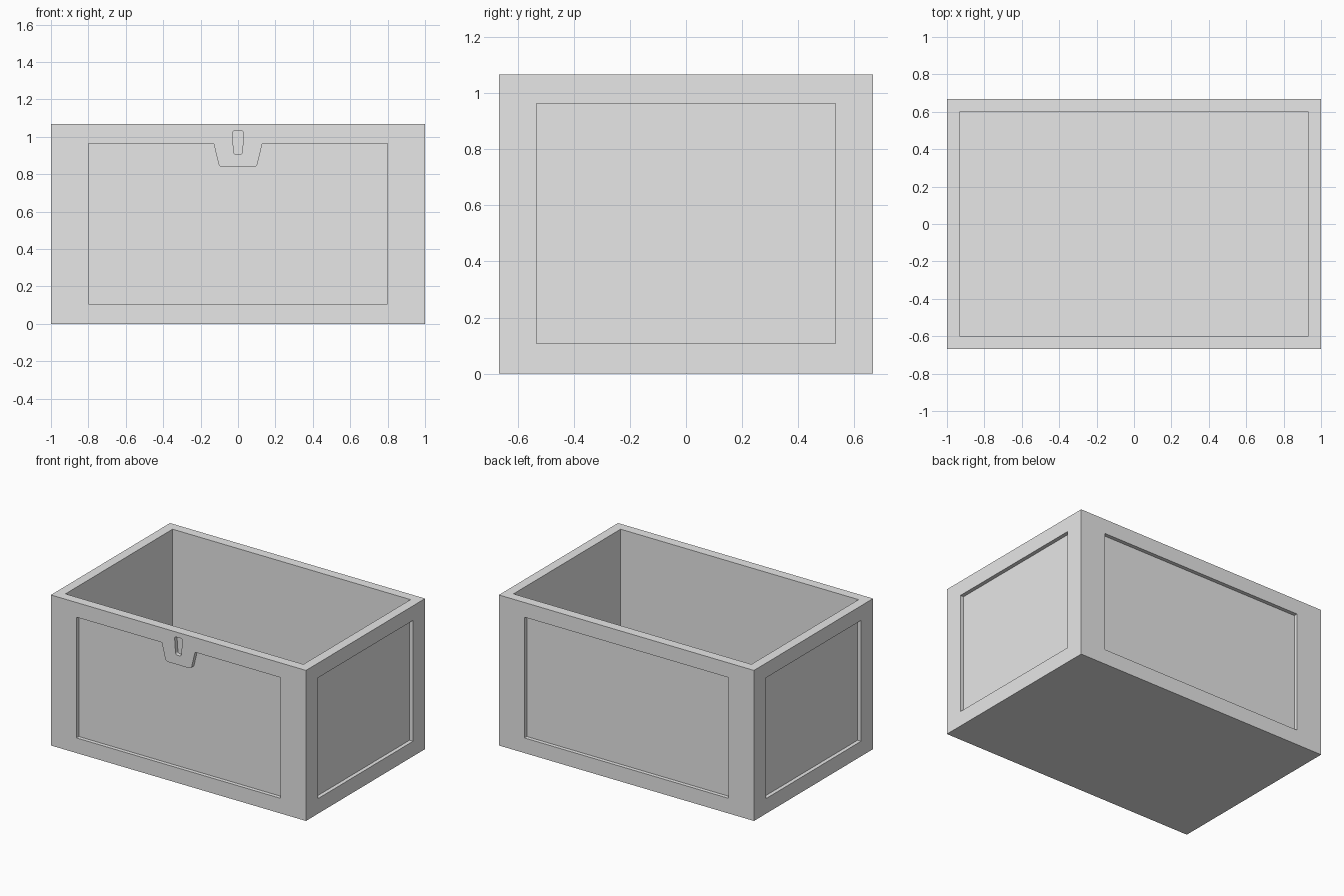
import bpy, bmesh
from math import radians
from mathutils import Matrix, Vector

if "Cube" in bpy.data.objects:
    bpy.data.objects.remove(bpy.data.objects["Cube"], do_unlink=True)

HALF_X, HALF_Y, HEIGHT = 1.0, 0.667, 1.067
WALL, RECESS = 0.067, 0.027

grey = bpy.data.materials.new("light_grey")
grey.use_nodes = True
colour = (0.8, 0.8, 0.8, 1)
grey.diffuse_color = colour
grey.node_tree.nodes["Principled BSDF"].inputs["Base Color"].default_value = colour


def prism(name, outline, start, end, matrix=None):
    """Extrude an (x, z) outline along y from start to end."""
    bm = bmesh.new()
    face = bm.faces.new([bm.verts.new((x, start, z)) for x, z in outline])
    grown = bmesh.ops.extrude_face_region(bm, geom=[face])["geom"]
    moved = [v for v in grown if isinstance(v, bmesh.types.BMVert)]
    bmesh.ops.translate(bm, verts=moved, vec=(0, end - start, 0))
    bmesh.ops.recalc_face_normals(bm, faces=bm.faces)
    if matrix:
        bm.transform(matrix)
    mesh = bpy.data.meshes.new(name)
    bm.to_mesh(mesh)
    bm.free()
    mesh.materials.append(grey)
    obj = bpy.data.objects.new(name, mesh)
    bpy.context.collection.objects.link(obj)
    return obj


def rect(half, bottom, top):
    return [(-half, bottom), (half, bottom), (half, top), (-half, top)]


def rounded(points, radius, steps=4):
    """Replace each corner by a short curve."""
    result = []
    for i, point in enumerate(points):
        p = Vector(point)
        a = p + (Vector(points[i - 1]) - p).normalized() * radius
        b = p + (Vector(points[(i + 1) % len(points)]) - p).normalized() * radius
        for s in range(steps + 1):
            t = s / steps
            result.append(tuple(a * (1 - t) ** 2 + p * 2 * t * (1 - t) + b * t * t))
    return result


def carve(body, cutter):
    mod = body.modifiers.new("cut", "BOOLEAN")
    mod.operation, mod.solver, mod.object = "DIFFERENCE", "EXACT", cutter
    bpy.context.view_layer.objects.active = body
    bpy.ops.object.modifier_apply(modifier=mod.name)
    bpy.data.objects.remove(cutter, do_unlink=True)


def carve_side(body, outline, angle, distance):
    turn = Matrix.Rotation(radians(angle), 4, "Z")
    carve(body, prism("panel_cutter", outline, -distance - 0.1, RECESS - distance, turn))


# Open box with thick walls and floor
box = prism("open_box", rect(HALF_X, 0, HEIGHT), -HALF_Y, HALF_Y)
inner_y = HALF_Y - WALL
carve(box, prism("cavity_cutter", rect(HALF_X - WALL, WALL, HEIGHT + 0.2), -inner_y, inner_y))

# Plain recessed panels on the sides and back
LOW, HIGH = 0.107, 0.963
for angle, half, distance in ((90, 0.533, HALF_X), (-90, 0.533, HALF_X), (180, 0.8, HALF_Y)):
    carve_side(box, rect(half, LOW, HIGH), angle, distance)

# Front panel, notched around the lock plate
tab = [(0.13, 1.1), (0.13, HIGH), (0.1, 0.838), (-0.1, 0.838), (-0.13, HIGH), (-0.13, 1.1)]
lock_edge = [p for p in rounded(tab, 0.02) if p[1] < HIGH]
front = [(-0.8, LOW), (0.8, LOW), (0.8, HIGH), (0.13, HIGH)]
front += lock_edge + [(-0.13, HIGH), (-0.8, HIGH)]
carve_side(box, front, 0, HALF_Y)

# Keyhole
keyhole = [(-0.022, 0.905), (0.022, 0.905), (0.031, 1.032), (-0.031, 1.032)]
carve_side(box, rounded(keyhole, 0.016), 0, HALF_Y)

bpy.ops.object.select_all(action="DESELECT")
box.select_set(True)
bpy.context.view_layer.objects.active = box
bpy.ops.object.shade_smooth_by_angle(angle=radians(30))
